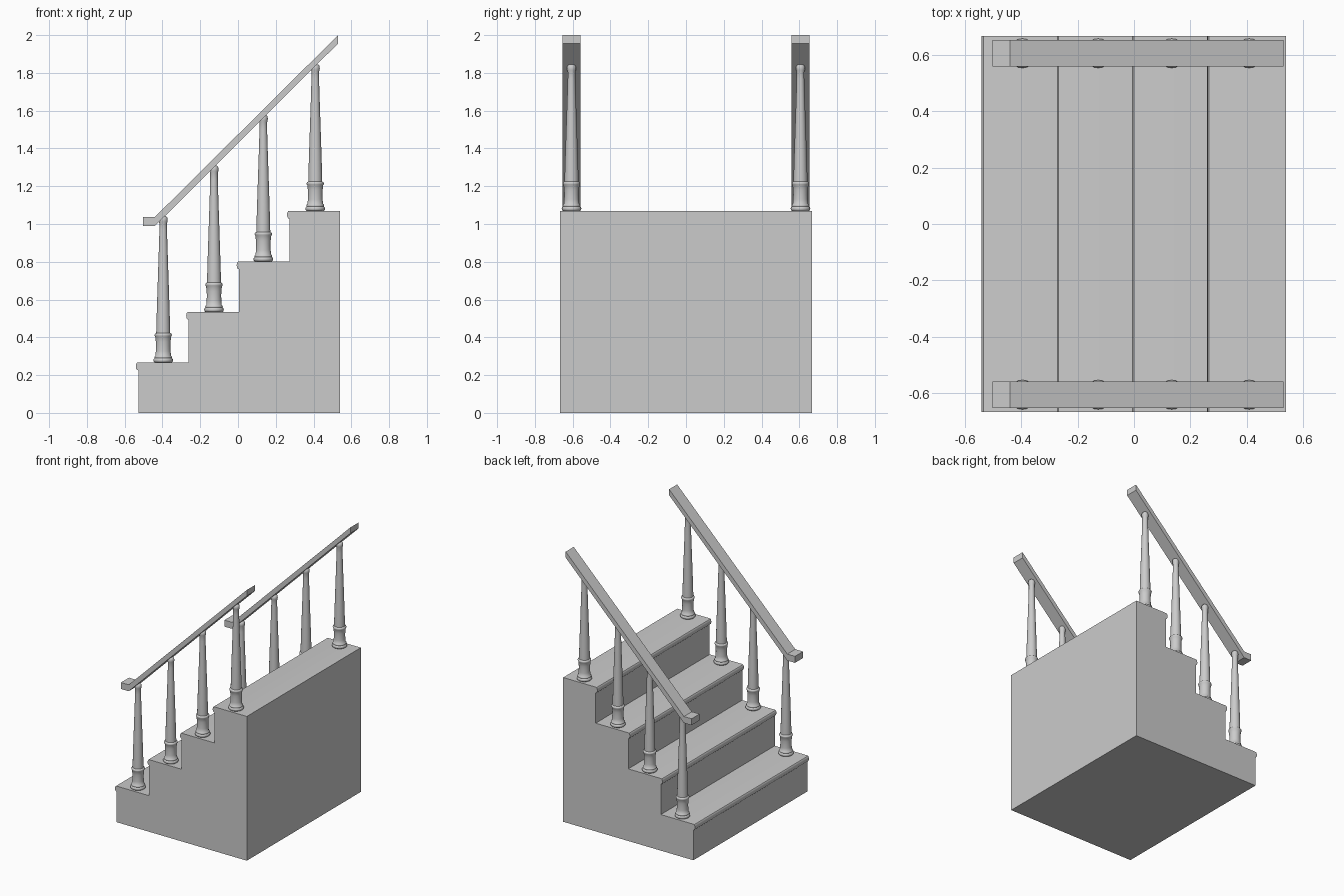
import bpy, bmesh, math

if "Cube" in bpy.data.objects:
    bpy.data.objects.remove(bpy.data.objects["Cube"])

RISE, RUN = 0.2675, 0.267
HALF_W = 0.668
RAIL_Y = 0.606


def finish(name, bm, angle=35):
    bmesh.ops.recalc_face_normals(bm, faces=bm.faces)
    me = bpy.data.meshes.new(name)
    bm.to_mesh(me)
    bm.free()
    ob = bpy.data.objects.new(name, me)
    bpy.context.collection.objects.link(ob)
    bpy.ops.object.select_all(action='DESELECT')
    ob.select_set(True)
    bpy.context.view_layer.objects.active = ob
    bpy.ops.object.shade_smooth_by_angle(angle=math.radians(angle))
    return ob


def prism(name, profile, y0, y1):
    """Extrude an x-z outline from y0 to y1."""
    bm = bmesh.new()
    face = bm.faces.new([bm.verts.new((x, y0, z)) for x, z in profile])
    ext = bmesh.ops.extrude_face_region(bm, geom=[face])
    verts = [g for g in ext['geom'] if isinstance(g, bmesh.types.BMVert)]
    bmesh.ops.translate(bm, verts=verts, vec=(0, y1 - y0, 0))
    return finish(name, bm)


def lathe(name, profile, loc, segments=24):
    """Revolve an r-z outline around a vertical axis."""
    bm = bmesh.new()
    verts = [bm.verts.new((r, 0, z)) for r, z in profile]
    edges = [bm.edges.new(p) for p in zip(verts, verts[1:])]
    bmesh.ops.spin(bm, geom=verts + edges, cent=(0, 0, 0), axis=(0, 0, 1),
                   angle=math.tau, steps=segments)
    bmesh.ops.remove_doubles(bm, verts=bm.verts, dist=0.0002)
    ob = finish(name, bm, 50)
    ob.location = loc
    return ob


# Solid staircase with a rounded nosing on each tread
outline = [(0.54, 0), (-0.528, 0)]
for i in range(4):
    x, top = -0.528 + i * RUN, (i + 1) * RISE
    if i:
        outline.append((x, i * RISE))
    for k in range(9):
        a = math.pi * k / 8
        outline.append((x - 0.013 * math.sin(a) ** 0.7 if 0 < k < 8 else x,
                        top - 0.021 - 0.021 * math.cos(a)))
outline.append((0.54, 4 * RISE))
prism("staircase", outline, -HALF_W, HALF_W)

# Turned baluster outline: foot ring, waisted base, collar, long taper, cap
turned = [(0, 0), (0.046, 0), (0.051, 0.005), (0.052, 0.012), (0.050, 0.019),
          (0.045, 0.023), (0.047, 0.027), (0.045, 0.032), (0.041, 0.036),
          (0.039, 0.06), (0.038, 0.085), (0.039, 0.11), (0.042, 0.135),
          (0.045, 0.140), (0.046, 0.146), (0.043, 0.152), (0.037, 0.155),
          (0.036, 0.20), (0.033, 0.30), (0.028, 0.45), (0.023, 0.60),
          (0.020, 0.70), (0.020, 0.735), (0.023, 0.745), (0.024, 0.755),
          (0.022, 0.767), (0.015, 0.774), (0, 0.776)]

# Handrail outline with a level lower end
rail = [(-0.503, 0.989), (-0.440, 0.989), (0.53, 1.956), (0.53, 2.0),
        (-0.440, 1.037), (-0.503, 1.037)]

for side, s in (("front", -1), ("back", 1)):
    prism(side + "_handrail", rail, s * RAIL_Y - 0.047, s * RAIL_Y + 0.047)
    for i, x in enumerate((-0.396, -0.127, 0.134, 0.409)):
        lathe(f"{side}_baluster_{i + 1}", turned,
              (x, s * RAIL_Y, (i + 1) * RISE))
